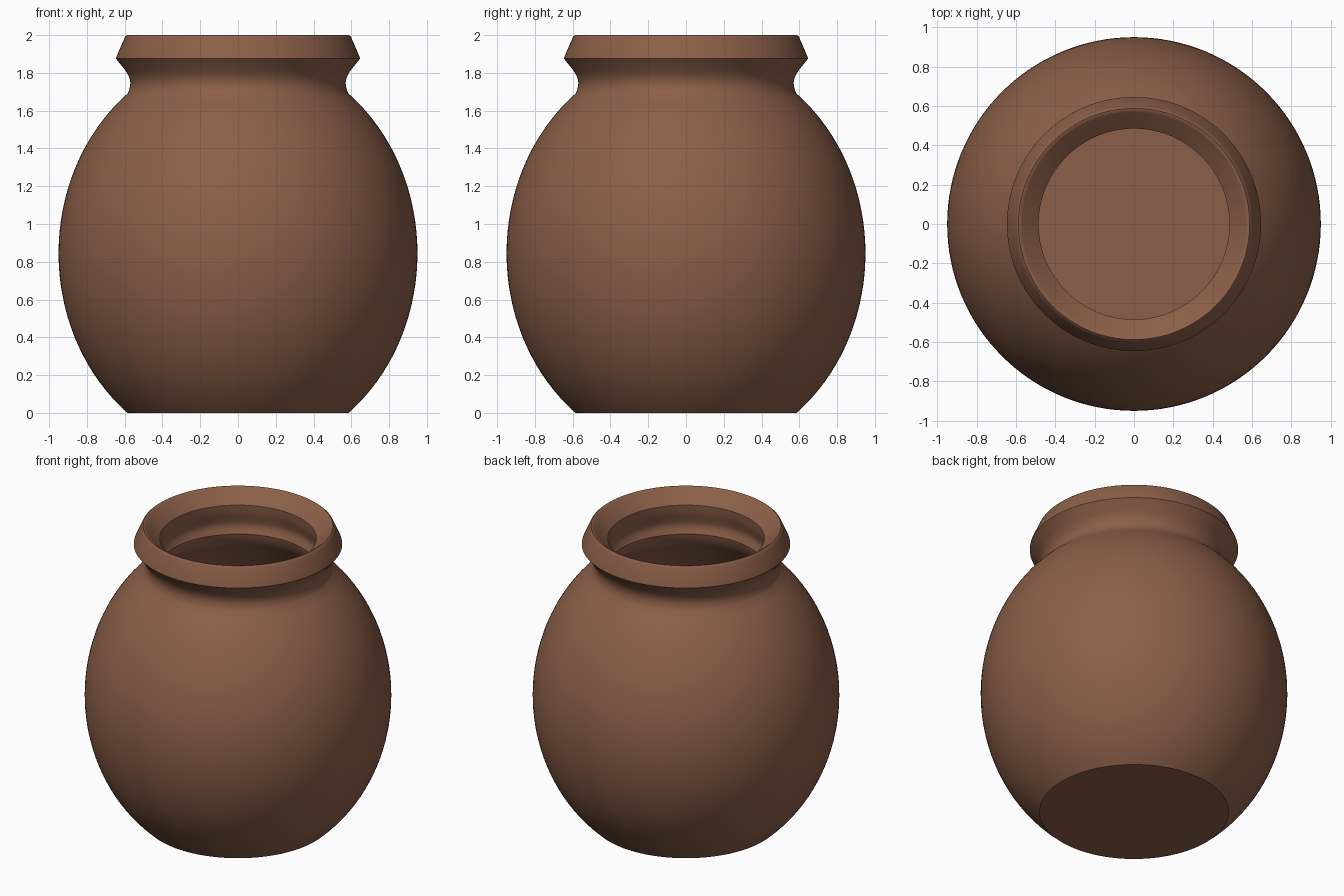
import bpy, bmesh, math

if "Cube" in bpy.data.objects:
    bpy.data.objects.remove(bpy.data.objects["Cube"])

SEGMENTS = 128


def belly(radius, half_height, z0, z1, steps):
    """Points along an ellipse profile centred at z = 0.845."""
    points = []
    for i in range(steps + 1):
        z = z0 + (z1 - z0) * i / steps
        points.append((radius * math.sqrt(1 - ((z - 0.845) / half_height) ** 2), z))
    return points


# Clay colour
clay = bpy.data.materials.new("brown_clay")
clay.diffuse_color = (0.26, 0.115, 0.065, 1)
clay.use_nodes = True
clay.node_tree.nodes["Principled BSDF"].inputs["Base Color"].default_value = clay.diffuse_color

# Outer profile: base, belly, pinched neck, flared collar and rim
profile = [(0, 0)] + belly(0.95, 1.073, 0, 1.69, 40)
profile += [(0.576, 1.71), (0.571, 1.73), (0.570, 1.75), (0.574, 1.77),
            (0.582, 1.79), (0.594, 1.81), (0.638, 1.865), (0.646, 1.875),
            (0.644, 1.885), (0.602, 1.982), (0.597, 1.992), (0.588, 2.0),
            (0.578, 1.998), (0.568, 1.99)]
# Inner profile: sloped lip, shallow neck groove, hollow belly and floor
profile += [(0.485, 1.915), (0.487, 1.87), (0.497, 1.83), (0.510, 1.79),
            (0.512, 1.77), (0.507, 1.745), (0.490, 1.715)]
profile += belly(0.85, 0.99, 1.64, 0.1, 36) + [(0, 0.1)]

# Turn the profile around the vertical axis
bm = bmesh.new()
verts = [bm.verts.new((r, 0, z)) for r, z in profile]
edges = [bm.edges.new(pair) for pair in zip(verts, verts[1:])]
bmesh.ops.spin(bm, geom=verts + edges, cent=(0, 0, 0), axis=(0, 0, 1),
               angle=math.tau, steps=SEGMENTS, use_duplicate=False)
bmesh.ops.remove_doubles(bm, verts=bm.verts[:], dist=0.0001)
bmesh.ops.recalc_face_normals(bm, faces=bm.faces[:])

mesh = bpy.data.meshes.new("clay_pot")
bm.to_mesh(mesh)
bm.free()
mesh.materials.append(clay)
pot = bpy.data.objects.new("clay_pot", mesh)
bpy.context.collection.objects.link(pot)

# Smooth walls, sharp base and collar
bpy.context.view_layer.objects.active = pot
pot.select_set(True)
bpy.ops.object.shade_smooth_by_angle(angle=math.radians(35))
